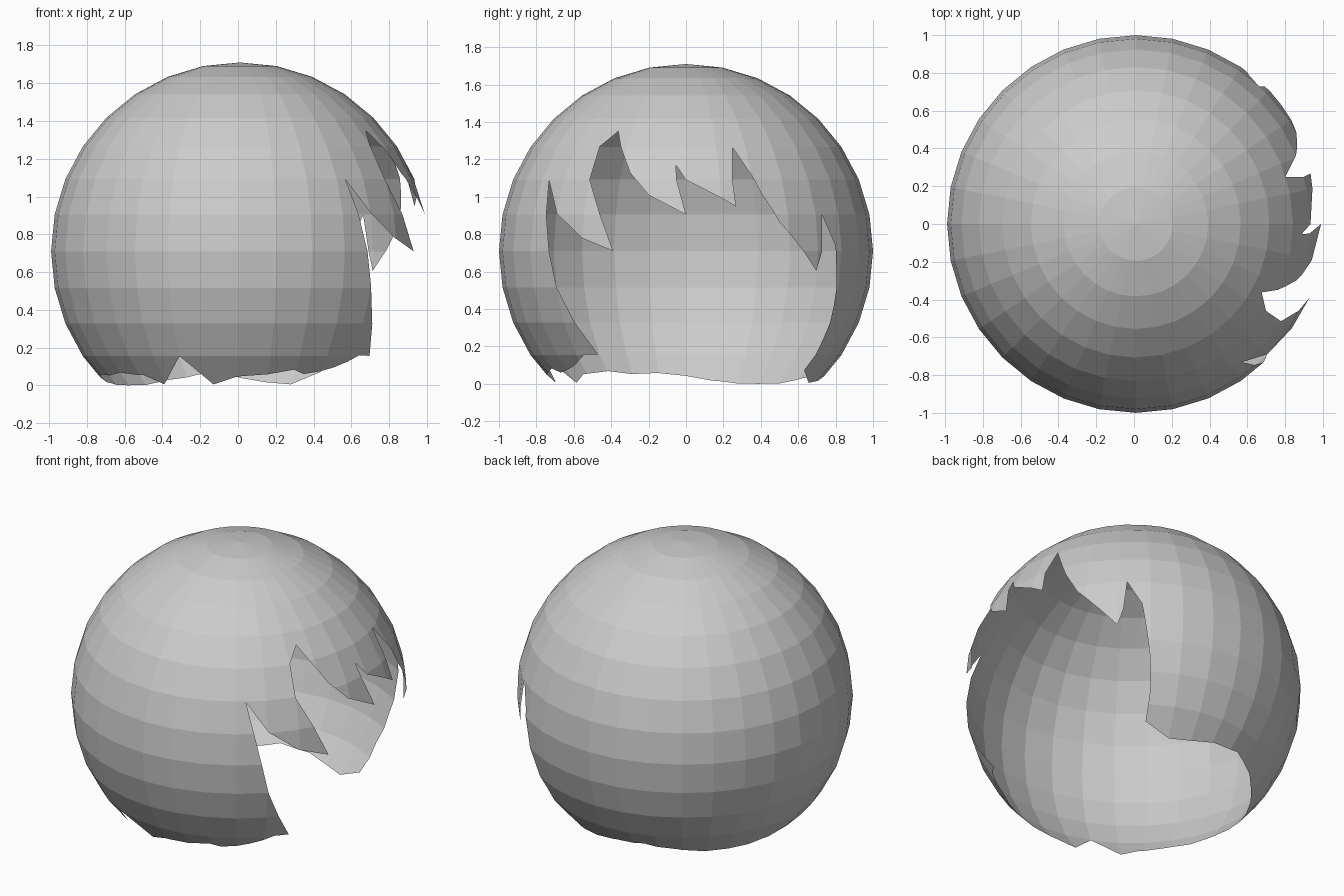
import bpy, bmesh
from math import sqrt
from mathutils import Vector

if "Cube" in bpy.data.objects:
    bpy.data.objects.remove(bpy.data.objects["Cube"])

CX, CZ = 0.01, 0.71          # sphere centre (radius 1)


def root(a, b):
    return sqrt(max(0.0, 1 - a * a - b * b))


def from_side(points, sign):
    """(y, z) readings of the side view lifted onto the sphere."""
    return [Vector((sign * root(y, z - CZ), y, z - CZ)) for y, z in points]


def from_front(points, sign):
    """(x, z) readings of the front view lifted onto the sphere."""
    return [Vector((x - CX, sign * root(x - CX, z - CZ), z - CZ)) for x, z in points]


# Hem of the shell: jagged fringe on the right, then back, left and front edges
fringe = [(-.47, .156), (-.60, .33), (-.69, .51), (-.735, .71), (-.75, .905),
          (-.735, 1.09), (-.69, .91), (-.56, .78), (-.39, .71), (-.46, .90),
          (-.515, 1.09), (-.46, 1.27), (-.365, 1.355), (-.35, 1.27), (-.30, 1.13),
          (-.20, 1.01), (0, .905), (-.05, 1.09), (-.055, 1.175), (0, 1.09),
          (.27, .95), (.25, 1.09), (.25, 1.265), (.40, 1.03), (.50, .87),
          (.70, .605), (.73, .71), (.73, .905), (.80, .75), (.81, .60),
          (.795, .42), (.74, .24), (.635, .07)]
back = [(.28, .005), (.15, .015), (0, .04), (-.2, .055), (-.38, .025)]
left = [(.5, .002), (.4, .0), (.2, .01), (0, .04), (-.15, .055), (-.3, .05),
        (-.42, .065), (-.55, .05)]
front = [(-.39, .005), (-.31, .155), (-.13, .005), (0, .045), (.30, .08),
         (.35, .055), (.51, .09), (.64, .156)]
hem = (from_side(fringe, 1) + from_front(back, 1)
       + from_side(left, -1) + from_front(front, -1))

# Flat map of the sphere around the middle of the opening
MID, AX, AY = Vector((.6, 0, -.8)), Vector((.8, 0, .6)), Vector((0, 1, 0))


def flatten(p):
    p = p.normalized()
    k = 1 + p.dot(MID)
    return (p.dot(AX) / k, p.dot(AY) / k) if k > 1e-4 else (1e4, 1e4)


def inside(p, poly):
    hit = False
    for (ax, ay), (bx, by) in zip(poly, poly[1:] + poly[:1]):
        if (ay > p[1]) != (by > p[1]):
            if p[0] < ax + (p[1] - ay) / (by - ay) * (bx - ax):
                hit = not hit
    return hit


# Full sphere
bm = bmesh.new()
bmesh.ops.create_uvsphere(bm, u_segments=32, v_segments=16, radius=1)

# Cut the faces along every hem segment
outline = []
for a, b in zip(hem, hem[1:] + hem[:1]):
    samples = [a.lerp(b, i / 8).normalized() for i in range(9)]
    outline += [flatten(s) for s in samples[:-1]]
    faces = [f for f in bm.faces
             if min((f.calc_center_median() - s).length for s in samples) < .17]
    edges = {e for f in faces for e in f.edges}
    verts = {v for f in faces for v in f.verts}
    bmesh.ops.bisect_plane(bm, geom=list(verts) + list(edges) + faces, dist=1e-5,
                           plane_co=(0, 0, 0), plane_no=a.cross(b).normalized())

# Remove the opening and merge the leftover flat pieces
hole = [f for f in bm.faces if inside(flatten(f.calc_center_median()), outline)]
bmesh.ops.delete(bm, geom=hole, context='FACES')
bmesh.ops.dissolve_limit(bm, angle_limit=.01, verts=bm.verts[:], edges=bm.edges[:])

mesh = bpy.data.meshes.new("hair_shell")
bm.to_mesh(mesh)
bm.free()
shell = bpy.data.objects.new("hair_shell", mesh)
shell.location = (CX, 0, CZ)
bpy.context.collection.objects.link(shell)
